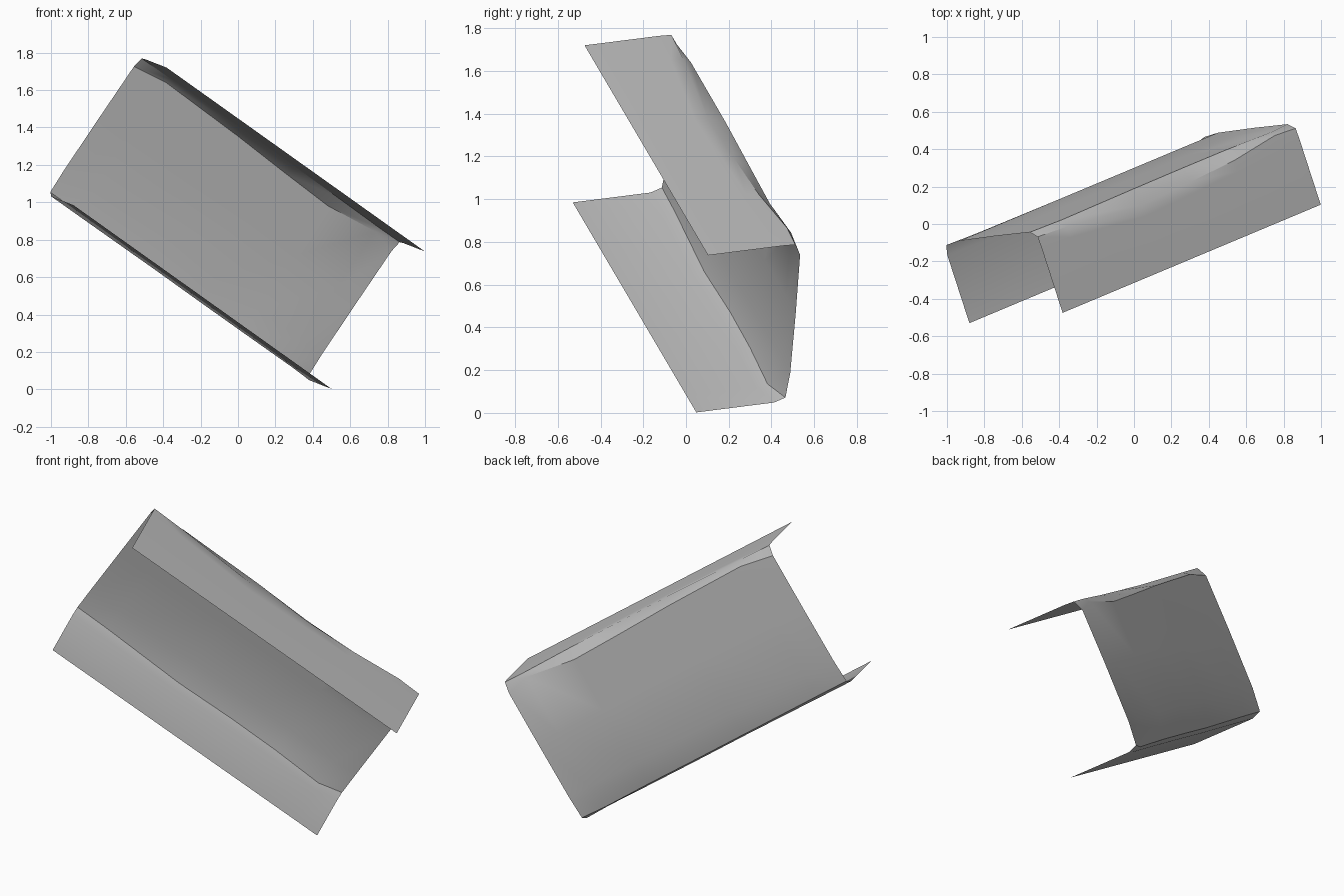
import bpy, bmesh, math
from mathutils import Vector

cube = bpy.data.objects.get("Cube")
if cube:
    bpy.data.objects.remove(cube, do_unlink=True)

# Plain grey sheet metal
grey = bpy.data.materials.new("sheet_grey")
grey.use_nodes = True
colour = (0.5, 0.5, 0.5, 1.0)
grey.diffuse_color = colour
grey.node_tree.nodes["Principled BSDF"].inputs["Base Color"].default_value = colour

# Tilted frame: along the channel, across the flanges, up the web
ORIGIN = Vector((-0.88, -0.53, 0.985))
ALONG = Vector((0.771, 0.323, -0.549))
BACK = Vector((-0.307, 0.945, 0.120))
UP = Vector((0.560, 0.062, 0.826))
HEIGHT = 0.89

# Stations: distance along, lower crease (back, up),
# upper web crease (back, drop), upper flange crease back
STATIONS = [
    (0.00, 0.440, 0.020, 0.460, 0.060, 0.430),
    (0.20, 0.435, 0.020, 0.460, 0.030, 0.420),
    (0.70, 0.410, 0.015, 0.463, 0.040, 0.370),
    (1.05, 0.420, 0.015, 0.462, 0.055, 0.385),
    (1.35, 0.415, 0.015, 0.460, 0.065, 0.400),
    (1.65, 0.400, 0.010, 0.460, 0.030, 0.440),
    (1.79, 0.440, 0.020, 0.460, 0.065, 0.432),
]


def section(low_back, low_up, web_back, web_drop, top_back):
    """Open C-shaped section from the lower lip round to the upper lip."""
    return [
        (0.0, 0.0), (low_back - 0.055, 0.0), (low_back, low_up),
        (0.455, 0.157), (0.460, 0.50), (web_back, HEIGHT - web_drop),
        (top_back, HEIGHT - 0.003), (top_back - 0.06, HEIGHT), (0.0, HEIGHT),
    ]


# Bridge the sections into one thin channel
bm = bmesh.new()
rows = []
for along, *creases in STATIONS:
    rows.append([bm.verts.new(ORIGIN + ALONG * along + BACK * b + UP * u)
                 for b, u in section(*creases)])
for r0, r1 in zip(rows, rows[1:]):
    for i in range(len(r0) - 1):
        bm.faces.new((r0[i], r0[i + 1], r1[i + 1], r1[i]))
bm.normal_update()

mesh = bpy.data.meshes.new("channel_panel")
bm.to_mesh(mesh)
bm.free()
mesh.materials.append(grey)
panel = bpy.data.objects.new("channel_panel", mesh)
bpy.context.collection.objects.link(panel)

# Soft bends, crisp creases
bpy.ops.object.select_all(action='DESELECT')
panel.select_set(True)
bpy.context.view_layer.objects.active = panel
bpy.ops.object.shade_smooth_by_angle(angle=math.radians(30))
